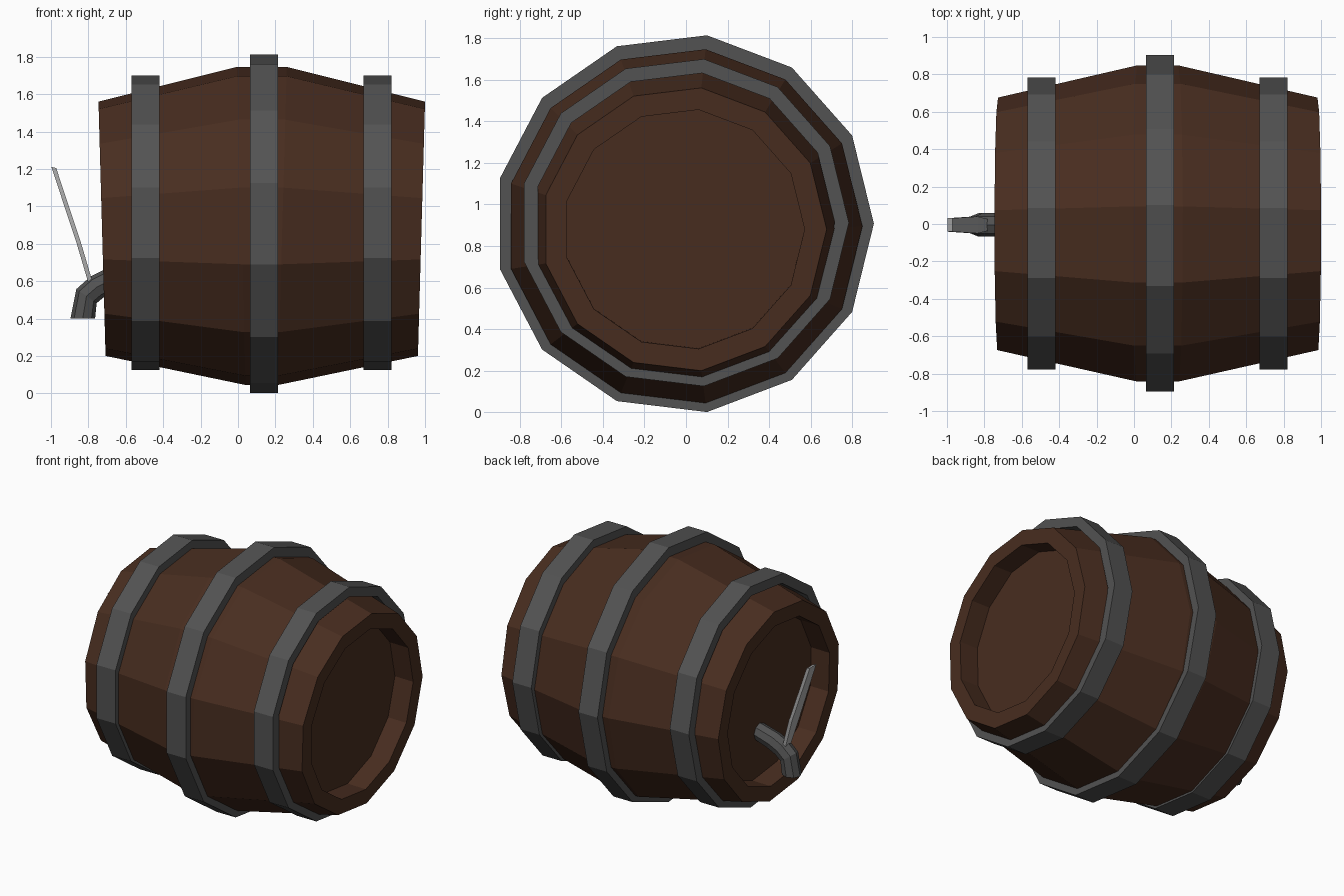
import bpy, bmesh, math
from math import sin, cos, radians, tau

if "Cube" in bpy.data.objects:
    bpy.data.objects.remove(bpy.data.objects["Cube"])


def material(name, rgb):
    m = bpy.data.materials.new(name)
    m.diffuse_color = (*rgb, 1)
    m.use_nodes = True
    m.node_tree.nodes["Principled BSDF"].inputs["Base Color"].default_value = m.diffuse_color
    return m


wood = material("dark_wood", (0.065, 0.026, 0.014))
iron = material("iron", (0.085, 0.085, 0.085))
steel = material("steel", (0.42, 0.42, 0.42))


def loft(name, rings, sides, mat, closed=False, phase=0.0):
    """Join rings (x, y, z, ry, r_up, tilt); the tilt leans a ring in the xz plane."""
    bm = bmesh.new()
    loops = []
    for x, y, z, ry, ru, tilt in rings:
        t = radians(tilt)
        loops.append([bm.verts.new((x + ru * sin(a) * sin(t),
                                    y + ry * cos(a),
                                    z + ru * sin(a) * cos(t)))
                      for a in (tau * k / sides + phase for k in range(sides))])
    pairs = list(zip(loops, loops[1:]))
    if closed:
        pairs.append((loops[-1], loops[0]))
    else:
        bm.faces.new(loops[0])
        bm.faces.new(loops[-1])
    for p, q in pairs:
        for k in range(sides):
            j = (k + 1) % sides
            bm.faces.new((p[k], p[j], q[j], q[k]))
    bmesh.ops.recalc_face_normals(bm, faces=bm.faces)
    me = bpy.data.meshes.new(name)
    bm.to_mesh(me)
    bm.free()
    me.materials.append(mat)
    ob = bpy.data.objects.new(name, me)
    bpy.context.collection.objects.link(ob)
    return ob


SIDES, MID, CY = 13, 0.127, -0.009

# barrel body: two slightly tilted tapering halves with recessed ends
half = [(0.71, 0.882, 0.579), (0.854, 0.88, 0.579), (0.854, 0.88, 0.685), (0.11, 0.895, 0.857)]
right = [(MID + d, CY, z, r, r, 1.6) for d, z, r in half]
left = [(MID - d, CY, z, r, r, -1.6) for d, z, r in half]
loft("barrel_body", right + left[::-1], SIDES, wood)

# iron hoops
for name, x, r, z in (("left_hoop", -0.495, 0.792, 0.912),
                      ("middle_hoop", 0.14, 0.912, 0.907),
                      ("right_hoop", 0.745, 0.792, 0.912)):
    w, inner = 0.075, r - 0.068
    section = ((x - w, inner), (x - w, r), (x + w, r), (x + w, inner))
    loft(name, [(px, CY, z, pr, pr, 0) for px, pr in section], SIDES, iron, closed=True)

# tap pipe bending down to the spout
pipe = [(-0.56, 0.64, 10), (-0.69, 0.60, -25), (-0.755, 0.568, -30),
        (-0.81, 0.52, -55), (-0.83, 0.40, -90)]
loft("tap_pipe", [(x, -0.005, z, 0.063, 0.066, t) for x, z, t in pipe], 8, iron)

# tap lever
lever = [(-0.788, 0.59, 0.03), (-0.85, 0.80, 0.045), (-0.985, 1.208, 0.036)]
loft("tap_lever", [(x, -0.005, z, w * 1.414, 0.014 * 1.414, 108) for x, z, w in lever],
     4, steel, phase=math.pi / 4)
